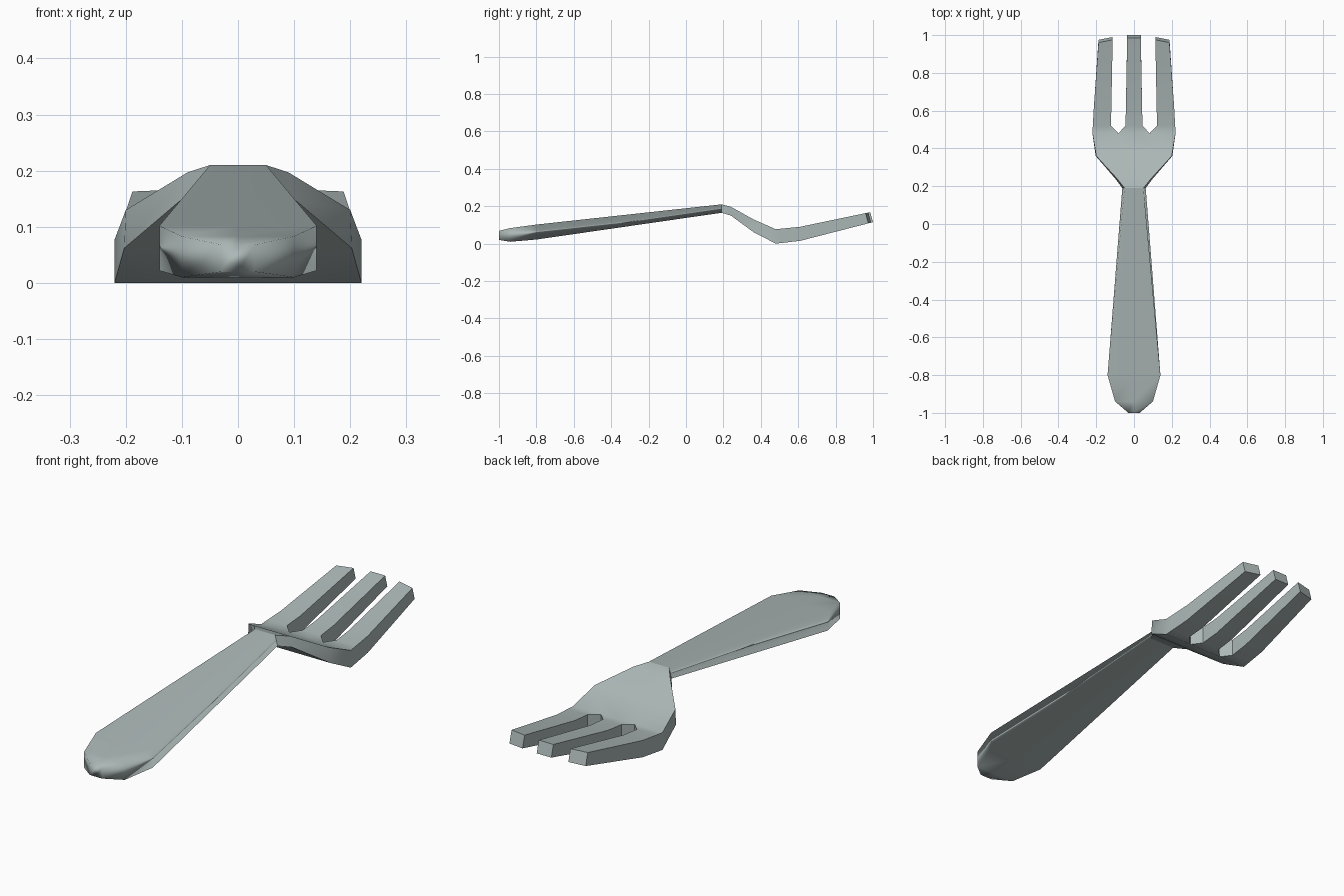
import bpy, math

if "Cube" in bpy.data.objects:
    bpy.data.objects.remove(bpy.data.objects["Cube"])

metal = bpy.data.materials.new("grey metal")
metal.diffuse_color = (0.41, 0.475, 0.47, 1)
metal.use_nodes = True
metal.node_tree.nodes["Principled BSDF"].inputs["Base Color"].default_value = metal.diffuse_color

# side profile: y, underside z, upper z
PROFILE = [(-1, .02, .068), (-.94, .01, .083), (-.8, .022, .102), (.19, .165, .21),
           (.24, .15, .197), (.36, .062, .13), (.48, 0, .077), (.61, .015, .09),
           (1, .115, .168)]
JOIN = .19


def height(y, k):
    for a, b in zip(PROFILE, PROFILE[1:]):
        if y <= b[0]:
            t = (y - a[0]) / (b[0] - a[0])
            return a[k] + t * (b[k] - a[k])
    return PROFILE[-1][k]


def flare(x, y):
    """The underside is slightly wider than the top around the neck."""
    if x and y < .5:
        return math.copysign(.012 * max(0, 1 - abs(y - .19) / (.9 if y < .19 else .22)), x)
    return 0


def slab(name, polys):
    """Thick bent sheet from half-plan polygons (counter-clockwise, x >= 0), mirrored."""
    full = []
    for p in polys:
        full.append(p)
        full.append([(-x if x else 0, y) for x, y in reversed(p)])
    pts = sorted({q for p in full for q in p})
    n = len(pts)
    idx = {q: i for i, q in enumerate(pts)}
    verts = []
    for x, y in pts:
        verts.append((x, y - .015 if y > .9 else y, height(y, 2)))
    for x, y in pts:
        verts.append((x + flare(x, y), y, height(y, 1)))
    loops = [[idx[q] for q in p] for p in full]
    faces = loops + [[i + n for i in reversed(l)] for l in loops]
    edges = {(l[i - 1], l[i]) for l in loops for i in range(len(l))}
    for a, b in edges:
        at_join = pts[a][1] == JOIN and pts[b][1] == JOIN
        if (b, a) not in edges and not at_join:
            faces.append([a + n, b + n, b, a])
    me = bpy.data.meshes.new(name)
    me.from_pydata(verts, [], faces)
    me.materials.append(metal)
    ob = bpy.data.objects.new(name, me)
    bpy.context.collection.objects.link(ob)
    return ob


def strip(rows):
    """Quads between rows of (y, inner x, outer x)."""
    return [[(a, y0), (b, y0), (d, y1), (c, y1)]
            for (y0, a, b), (y1, c, d) in zip(rows, rows[1:])]


# handle, with soft rounded-looking rim
handle = slab("handle", strip([(-1, 0, .03), (-.94, 0, .10), (-.8, 0, .14), (JOIN, 0, .05)]))
for f in handle.data.polygons:
    f.use_smooth = True
wn = handle.modifiers.new("soft rim", 'WEIGHTED_NORMAL')
wn.weight = 90

# palm and neck
palm = strip([(JOIN, 0, .05), (.24, 0, .09), (.36, 0, .20)])
palm.append([(0, .36), (.20, .36), (.22, .48), (.083, .48), (0, .48)])
# tine roots around the slot end
roots = [[(0, .48), (.083, .48), (.045, .52), (0, .52)],
         [(.083, .48), (.22, .48), (.218, .52), (.122, .52)]]
# middle and outer tines
middle = strip([(.52, 0, .045), (.61, 0, .043), (1, 0, .036)])
outer = strip([(.52, .122, .218), (.61, .12, .213)])
outer.append([(.12, .61), (.213, .61), (.188, .975), (.113, .99)])
head = slab("tined_head", palm + roots + middle + outer)

bpy.ops.object.select_all(action='DESELECT')
head.select_set(True)
bpy.context.view_layer.objects.active = head
bpy.ops.object.shade_smooth_by_angle(angle=math.radians(35))
